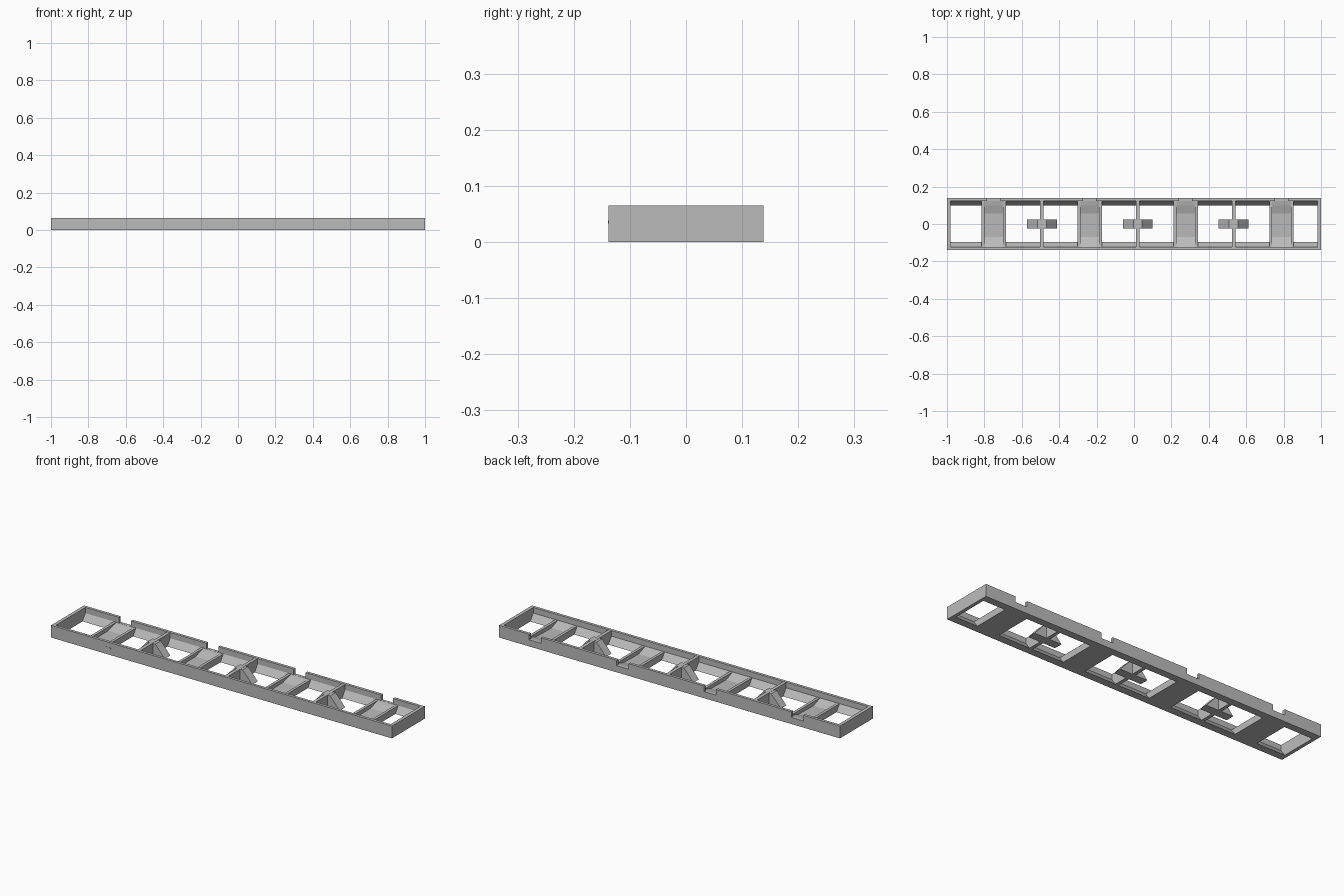
import bpy, bmesh

old = bpy.data.objects.get("Cube")
if old:
    bpy.data.objects.remove(old, do_unlink=True)

grey = bpy.data.materials.new("plain_grey")
grey.use_nodes = True
grey.diffuse_color = (0.5, 0.5, 0.5, 1)
grey.node_tree.nodes["Principled BSDF"].inputs["Base Color"].default_value = (0.5, 0.5, 0.5, 1)

L, W, H = 1.0, 0.138, 0.065
LEDGE = 0.035
WALL = 0.015


def prism(name, profile, axis, lo, hi):
    """Extrude a 2D profile along x (profile is y,z) or along y (profile is x,z)."""
    bm = bmesh.new()
    if axis == "x":
        rings = [[bm.verts.new((t, a, b)) for a, b in profile] for t in (lo, hi)]
    else:
        rings = [[bm.verts.new((a, t, b)) for a, b in profile] for t in (lo, hi)]
    for ring in rings:
        bm.faces.new(ring)
    n = len(profile)
    for i in range(n):
        j = (i + 1) % n
        bm.faces.new((rings[0][i], rings[0][j], rings[1][j], rings[1][i]))
    bmesh.ops.recalc_face_normals(bm, faces=bm.faces)
    mesh = bpy.data.meshes.new(name)
    bm.to_mesh(mesh)
    bm.free()
    mesh.materials.append(grey)
    obj = bpy.data.objects.new(name, mesh)
    bpy.context.scene.collection.objects.link(obj)
    return obj


def box(name, x0, x1, y0, y1, z0, z1):
    return prism(name, [(y0, z0), (y1, z0), (y1, z1), (y0, z1)], "x", x0, x1)


cradles = [-0.75, -0.237, 0.276, 0.789]
dividers = [-0.493, 0.02, 0.533]

# Long rails with sloped inner feet
prism("front_rail", [(-W, 0), (-0.097, 0), (-W + WALL, LEDGE), (-W + WALL, H), (-W, H)],
      "x", -L, L)
prism("back_rail_base", [(W, 0), (0.099, 0), (W - WALL, LEDGE), (W, LEDGE)], "x", -L, L)

# Upper back wall, interrupted by a notch behind each cradle
edges = [-L]
for c in cradles:
    edges += [c - 0.035, c + 0.035]
edges.append(L)
for i in range(0, len(edges), 2):
    box("back_wall", edges[i], edges[i + 1], W - WALL, W, LEDGE, H)

# End walls
for side, x in (("right", -L), ("left", L - 0.018)):
    box(side + "_end_wall", x, x + 0.018, -W + WALL, W - WALL, 0, H)

# Cross dividers, each straddled by a wedge block
for d in dividers:
    box("divider", d - 0.009, d + 0.009, -W + WALL, W - WALL, 0, H - 0.001)
    prism("wedge_block", [(d - 0.08, 0), (d + 0.08, 0), (d + 0.024, H - 0.002), (d - 0.024, H - 0.002)],
          "y", -0.023, 0.023)

# Cradles: shallow trough floor between two low side ribs
trough = [(-0.125, 0), (0.125, 0), (0.125, LEDGE), (0.1, 0.03), (0.055, 0.016),
          (-0.07, 0.014), (-0.125, LEDGE)]
for c in cradles:
    prism("cradle_floor", trough, "x", c - 0.05, c + 0.05)
    for s in (-1, 1):
        a, b = sorted((c + s * 0.05, c + s * 0.065))
        box("cradle_rib", a, b, -0.125, 0.125, 0, LEDGE)

# Small slot marker on the front rail
box("front_slot", -0.68, -0.65, -W - 0.001, -W + 0.002, 0.033, 0.038)
